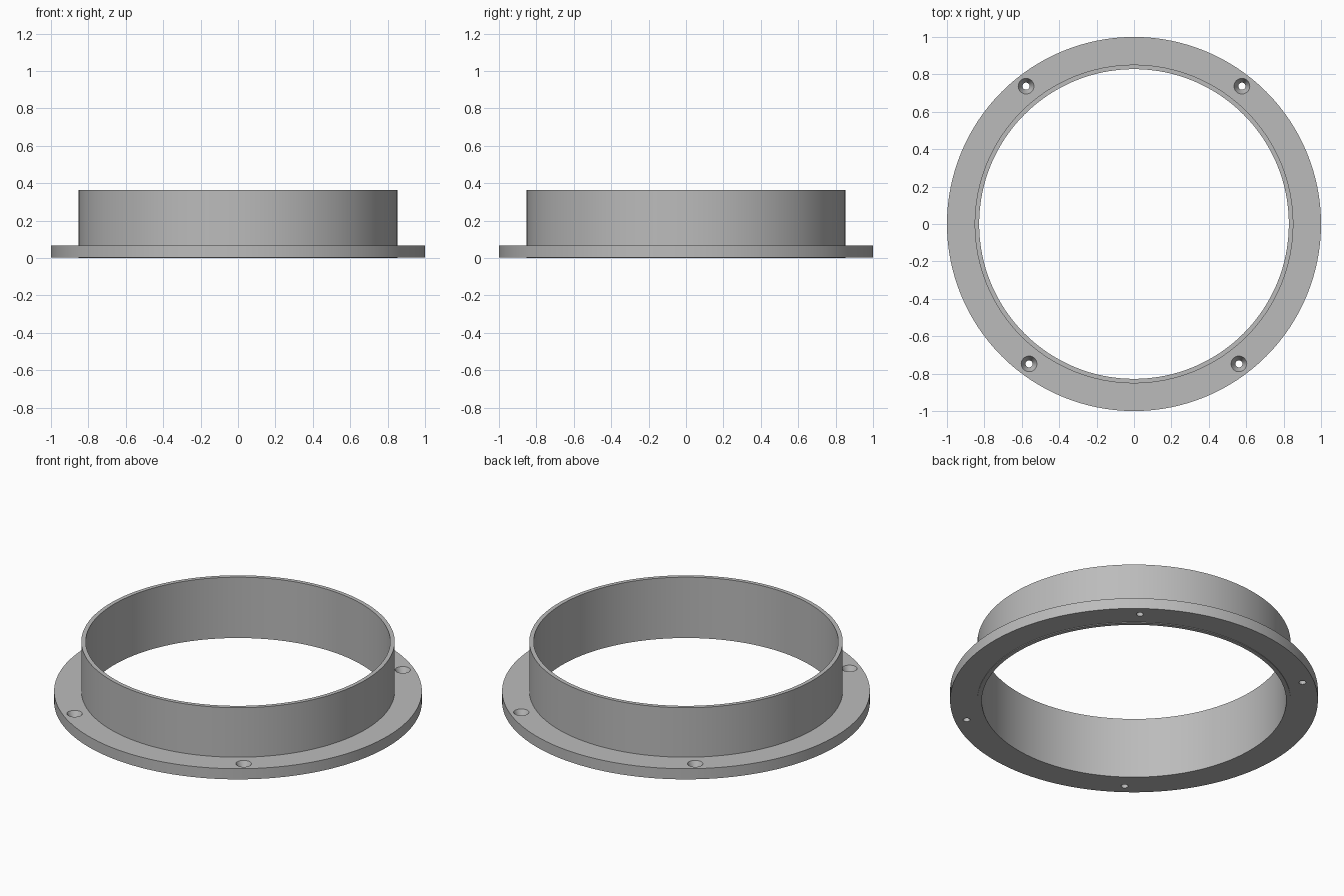
import bpy, bmesh
from math import radians

cube = bpy.data.objects.get("Cube")
if cube:
    bpy.data.objects.remove(cube, do_unlink=True)

# One grey for the whole part
grey = bpy.data.materials.new("plain grey")
grey.use_nodes = True
colour = (0.5, 0.5, 0.5, 1)
grey.diffuse_color = colour
grey.node_tree.nodes["Principled BSDF"].inputs["Base Color"].default_value = colour


def lathe(name, profile, steps, location=(0, 0, 0)):
    """Spin a closed (radius, height) profile around z."""
    bm = bmesh.new()
    verts = [bm.verts.new((r, 0, z)) for r, z in profile]
    edges = [bm.edges.new((v, verts[i - 1])) for i, v in enumerate(verts)]
    bmesh.ops.spin(bm, geom=verts + edges, cent=(0, 0, 0), axis=(0, 0, 1),
                   angle=radians(360), steps=steps)
    bmesh.ops.remove_doubles(bm, verts=bm.verts, dist=1e-5)
    bmesh.ops.dissolve_degenerate(bm, edges=bm.edges, dist=1e-6)
    bmesh.ops.recalc_face_normals(bm, faces=bm.faces)
    mesh = bpy.data.meshes.new(name)
    bm.to_mesh(mesh)
    bm.free()
    mesh.materials.append(grey)
    obj = bpy.data.objects.new(name, mesh)
    obj.location = location
    bpy.context.collection.objects.link(obj)
    return obj


def ring(name, inner, outer, bottom, top):
    return lathe(name, [(inner, bottom), (outer, bottom), (outer, top), (inner, top)], 128)


# Upright collar and the flange around its foot
collar = ring("collar", 0.828, 0.852, 0, 0.365)
flange = ring("flange", 0.851, 1.0, 0.004, 0.068)

# Countersunk screw holes through the flange
screw = [(0, -0.05), (0.019, -0.05), (0.019, 0.02), (0.042, 0.068), (0.042, 0.1), (0, 0.1)]
for x, y in ((-0.577, 0.737), (0.577, 0.737), (-0.561, -0.748), (0.561, -0.748)):
    cutter = lathe("screw_hole_cutter", screw, 32, (x, y, 0))
    cutter.hide_render = True
    cutter.hide_viewport = True
    cut = flange.modifiers.new("screw hole", 'BOOLEAN')
    cut.operation = 'DIFFERENCE'
    cut.solver = 'EXACT'
    cut.object = cutter

# Bake the holes so the rims can be shaded cleanly
bpy.context.view_layer.update()
depsgraph = bpy.context.evaluated_depsgraph_get()
flange_mesh = bpy.data.meshes.new_from_object(flange.evaluated_get(depsgraph))
flange.modifiers.clear()
flange.data = flange_mesh
for obj in [o for o in bpy.data.objects if o.name.startswith("screw_hole_cutter")]:
    bpy.data.objects.remove(obj, do_unlink=True)

# Smooth round walls, crisp rims
bpy.ops.object.select_all(action='DESELECT')
for obj in (collar, flange):
    obj.select_set(True)
bpy.context.view_layer.objects.active = flange
bpy.ops.object.shade_smooth_by_angle(angle=radians(25))
